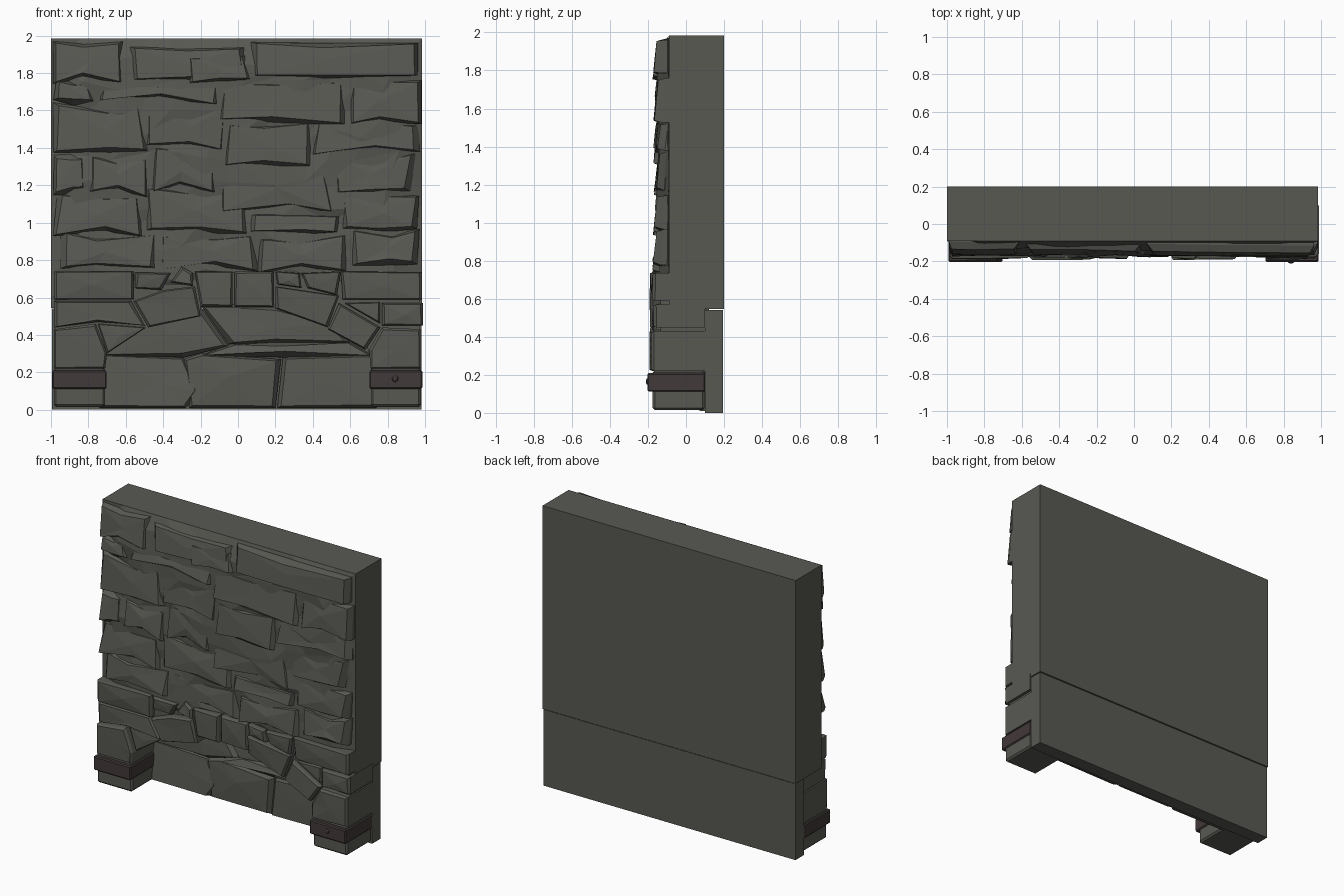
import bpy, bmesh, math, random
from mathutils import Vector

if "Cube" in bpy.data.objects:
    bpy.data.objects.remove(bpy.data.objects["Cube"])

random.seed(7)
R = random.uniform


def material(name, col):
    m = bpy.data.materials.new(name)
    m.diffuse_color = (*col, 1)
    m.use_nodes = True
    m.node_tree.nodes["Principled BSDF"].inputs["Base Color"].default_value = m.diffuse_color
    return m


STONE = material("grey stone", (0.098, 0.098, 0.086))
BAND = material("dark brown metal", (0.055, 0.041, 0.041))


def finish(bm, name, mat):
    bmesh.ops.recalc_face_normals(bm, faces=bm.faces[:])
    me = bpy.data.meshes.new(name)
    bm.to_mesh(me)
    bm.free()
    me.materials.append(mat)
    ob = bpy.data.objects.new(name, me)
    bpy.context.collection.objects.link(ob)
    return ob


def add_box(bm, x0, x1, y0, y1, z0, z1, bevel=0.0):
    r = bmesh.ops.create_cube(bm, size=1)
    for v in r["verts"]:
        v.co = Vector(((x0 + x1) / 2 + v.co.x * (x1 - x0),
                       (y0 + y1) / 2 + v.co.y * (y1 - y0),
                       (z0 + z1) / 2 + v.co.z * (z1 - z0)))
    if bevel:
        edges = list({e for v in r["verts"] for e in v.link_edges})
        bmesh.ops.bevel(bm, geom=edges, offset=bevel, segments=1, affect='EDGES')


def add_stone(bm, pts, front, back, inset=0.02, shoulder=0.03, rough=0.008, tilt=0.0):
    """Chiselled stone: xz outline, straight sides, chamfer, faceted face.
    tilt pushes the top of the face back so the lower edge juts out."""
    n = len(pts)
    cx = sum(p[0] for p in pts) / n
    cz = sum(p[1] for p in pts) / n
    zlo, zhi = min(p[1] for p in pts), max(p[1] for p in pts)
    rings = [[], [], []]
    for x, z in pts:
        f = front + tilt * (z - zlo) / (zhi - zlo) + R(-rough, rough)
        d = Vector((cx - x, cz - z)).normalized() * inset * R(0.6, 1.4)
        rings[0].append(bm.verts.new((x, back, z)))
        rings[1].append(bm.verts.new((x, min(f + shoulder, back - 0.002), z)))
        rings[2].append(bm.verts.new((x + d.x, f, z + d.y)))
    for a, b in zip(rings, rings[1:]):
        for i in range(n):
            j = (i + 1) % n
            bm.faces.new((a[i], a[j], b[j], b[i]))
    c = bm.verts.new((cx + R(-.03, .03), front + tilt / 2 - R(0, rough), cz + R(-.01, .01)))
    for i in range(n):
        bm.faces.new((rings[2][i], rings[2][(i + 1) % n], c))
    bm.faces.new(rings[0])


# upper wall core and the lower recessed wall
bm = bmesh.new()
add_box(bm, -1, 0.985, -0.09, 0.2, 0.545, 1.985)
finish(bm, "upper_wall_core", STONE)
bm = bmesh.new()
add_box(bm, -0.995, 0.982, 0.1, 0.195, 0, 0.54)
finish(bm, "lower_wall_core", STONE)

# rough faceted skin behind the upper stones
bm = bmesh.new()
NX, NZ = 12, 11
rows = []
for k in range(NZ + 1):
    row = []
    for i in range(NX + 1):
        edge = i in (0, NX) or k in (0, NZ)
        u = i + (0 if edge else R(-.3, .3))
        w = k + (0 if edge else R(-.3, .3))
        row.append(bm.verts.new((-1 + 1.985 * u / NX, -0.091 if edge else R(-.155, -.125),
                                 0.6 + 1.385 * w / NZ)))
    rows.append(row)
for k in range(NZ):
    for i in range(NX):
        bm.faces.new((rows[k][i], rows[k][i + 1], rows[k + 1][i + 1], rows[k + 1][i]))
bmesh.ops.triangulate(bm, faces=bm.faces[:])
finish(bm, "rough_wall_skin", STONE)

# upper stones: x0, x1, z0, z1
UPPER = [
    (-.98, -.61, 1.76, 1.965), (-.58, .05, 1.77, 1.95), (-.27, .06, 1.75, 1.89), (.07, .97, 1.77, 1.965),
    (-.98, -.77, 1.64, 1.75), (-.75, -.1, 1.65, 1.75), (-.1, .58, 1.54, 1.76), (.6, .97, 1.54, 1.76),
    (-.98, -.5, 1.38, 1.63), (-.5, -.07, 1.4, 1.64), (-.06, .4, 1.31, 1.53), (.41, .96, 1.38, 1.54),
    (-.98, -.81, 1.16, 1.37), (-.8, -.47, 1.15, 1.35), (-.46, -.1, 1.17, 1.39), (-.09, .5, 1.06, 1.3),
    (.51, .94, 1.16, 1.37), (-.98, -.5, .94, 1.14), (-.49, .06, .95, 1.17), (.07, .54, .94, 1.05),
    (.55, .97, .96, 1.15), (-.95, -.42, .75, .94), (-.41, .1, .75, .94), (.11, .58, .75, .93),
    (.59, .97, .76, .95)]
bm = bmesh.new()
for x0, x1, z0, z1 in UPPER:
    j = lambda: R(-.018, .018)
    xm = x0 + (x1 - x0) * R(.35, .65)
    lim = lambda x: max(-.99, min(.98, x))
    pts = [(lim(x0 + j()), z0 + j()), (xm, z0 + j()), (lim(x1 + j()), z0 + j()),
           (lim(x1 + j()), min(z1 + j(), 1.97)), (xm + j(), min(z1 + j(), 1.97)),
           (lim(x0 + j()), min(z1 + j(), 1.97))]
    add_stone(bm, pts, R(-.172, -.155), -0.085, 0.028, 0.04, 0.008, 0.022)
finish(bm, "upper_stones", STONE)

# arch course: outlines in xz
ARCH = [
    [(-.985, .59), (-.56, .59), (-.56, .74), (-.985, .74)],
    [(-.55, .65), (-.41, .64), (-.36, .73), (-.55, .735)],
    [(-.36, .68), (-.24, .66), (-.24, .73), (-.3, .765)],
    [(-.56, .58), (-.48, .44), (-.2, .5), (-.23, .66), (-.4, .64)],
    [(-.2, .55), (-.03, .55), (-.03, .74), (-.23, .74)],
    [(-.02, .55), (.19, .55), (.19, .74), (-.02, .74)],
    [(.21, .67), (.34, .65), (.33, .73), (.2, .74)],
    [(.37, .65), (.53, .61), (.55, .74), (.34, .73)],
    [(.2, .54), (.48, .44), (.54, .61), (.2, .66)]]
ARCH_RIGHT = [
    [(.56, .59), (.985, .59), (.985, .735), (.55, .74)],
    [(.48, .43), (.68, .32), (.76, .44), (.54, .57)],
    [(.77, .45), (.99, .45), (.99, .57), (.77, .57)],
    [(.57, .57), (.76, .46), (.76, .575)],
    [(.71, .22), (.98, .22), (.98, .43), (.77, .44), (.7, .32)]]
ARCH_LEFT = [
    [(-.985, .44), (-.75, .47), (-.5, .45), (-.57, .58), (-.985, .58)],
    [(-.985, .22), (-.71, .22), (-.7, .3), (-.76, .46), (-.985, .43)],
    [(-.75, .46), (-.7, .3), (-.49, .44)]]
bm = bmesh.new()
for p in ARCH + ARCH_RIGHT + ARCH_LEFT:
    thin = len(p) == 3
    add_stone(bm, p, -0.15 if thin else R(-.188, -.17), 0.1, 0.014, 0.016, 0.006)
finish(bm, "arch_stones", STONE)

# mortar packing behind the arch stones
bm = bmesh.new()
pack = [(-.975, .22), (-.72, .22), (-.7, .31), (-.48, .46), (-.2, .53), (-.2, .56), (.19, .56),
        (.47, .46), (.69, .34), (.72, .22), (.97, .22), (.97, .735), (-.975, .735)]
a = [bm.verts.new((x, 0.105, z)) for x, z in pack]
b = [bm.verts.new((x, -0.135, z)) for x, z in pack]
bm.faces.new(a)
bm.faces.new(b)
for i in range(len(pack)):
    k = (i + 1) % len(pack)
    bm.faces.new((a[i], a[k], b[k], b[i]))
finish(bm, "arch_mortar", STONE)

# recessed stones filling the arch
PANEL = [
    [(-.74, .01), (-.28, .01), (-.2, .1), (-.29, .28), (-.74, .3)],
    [(-.26, .01), (.2, .01), (.23, .27), (-.2, .3), (-.29, .27)],
    [(.21, .01), (.74, .01), (.74, .3), (.24, .28)],
    [(-.74, .29), (-.29, .28), (-.05, .34), (-.2, .55), (-.5, .5)],
    [(-.05, .35), (.2, .36), (.6, .36), (.5, .46), (.2, .56), (-.2, .56)],
    [(-.2, .29), (.24, .28), (.72, .29), (.6, .36), (.2, .36), (-.04, .35)]]
bm = bmesh.new()
for p in PANEL:
    add_stone(bm, p, R(.045, .06), 0.12, 0.025, 0.03, 0.01, 0.01)
finish(bm, "recessed_stones", STONE)

# pillar feet with metal bands
for side, x0, x1 in (("left", -.985, -.71), ("right", .71, .978)):
    bm = bmesh.new()
    add_box(bm, x0, x1, -0.175, 0.1, 0.015, 0.225, 0.012)
    finish(bm, side + "_pillar_foot", STONE)
    bm = bmesh.new()
    add_box(bm, x0 - .008, x1 + .008, -0.203, 0.102, 0.112, 0.21, 0.007)
    finish(bm, side + "_pillar_band", BAND)

# bolt on the right band
bm = bmesh.new()
bmesh.ops.create_uvsphere(bm, u_segments=8, v_segments=6, radius=0.017)
for v in bm.verts:
    v.co = Vector((v.co.x + .84, v.co.y * 0.5 - .203, v.co.z + .165))
finish(bm, "band_bolt", BAND)
